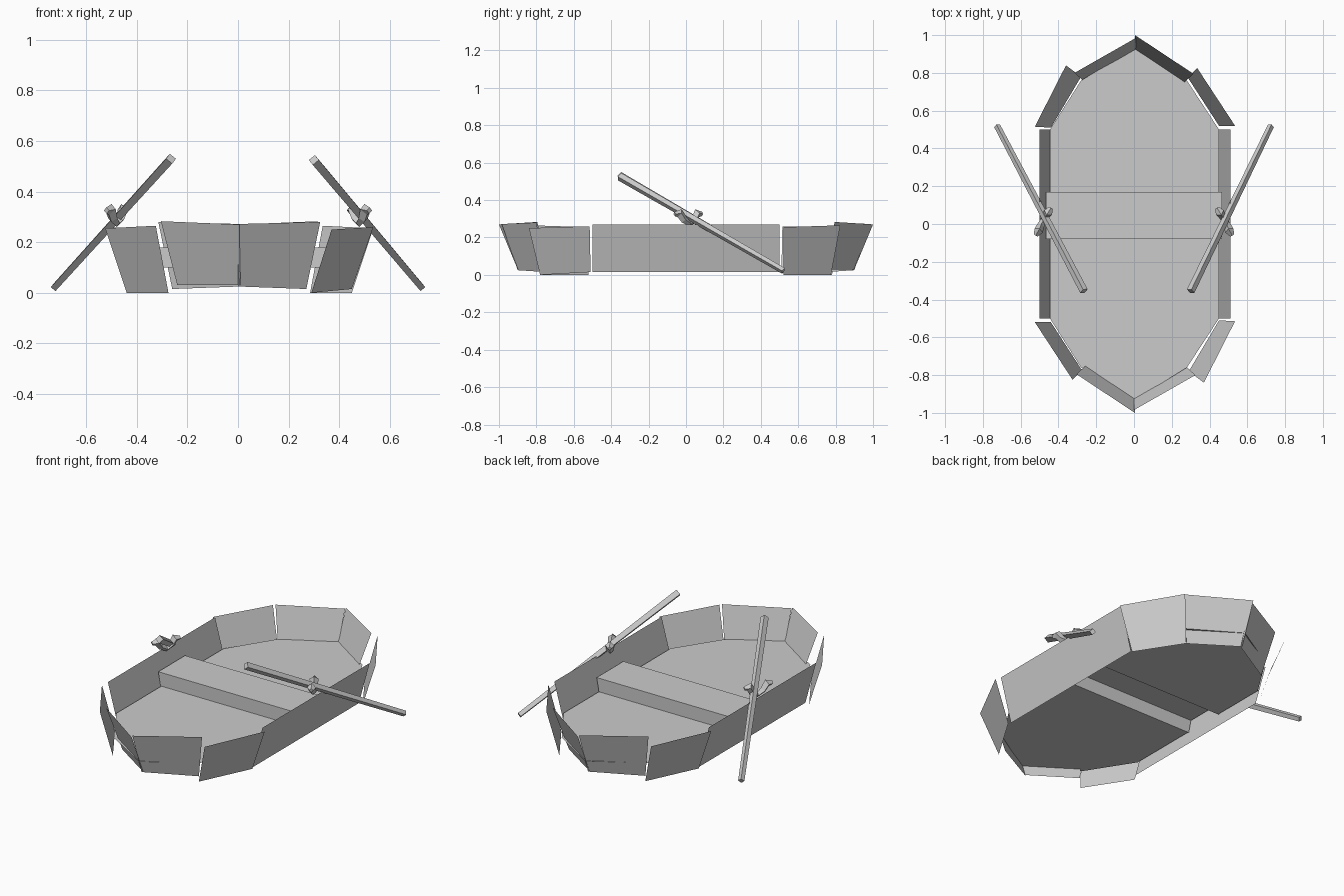
import bpy, bmesh
from mathutils import Vector

if "Cube" in bpy.data.objects:
    bpy.data.objects.remove(bpy.data.objects["Cube"])

FLOOR_Z = 0.1


def make_object(name, verts, faces):
    mesh = bpy.data.meshes.new(name)
    mesh.from_pydata([tuple(v) for v in verts], [], faces)
    mesh.update()
    obj = bpy.data.objects.new(name, mesh)
    bpy.context.collection.objects.link(obj)
    return obj


def bar(name, path, radii):
    """Four-sided bar swept along a path, with one radius per point."""
    path = [Vector(p) for p in path]
    verts, faces = [], []
    for i, p in enumerate(path):
        along = (path[min(i + 1, len(path) - 1)] - path[max(i - 1, 0)]).normalized()
        side = along.cross(Vector((0, 0, 1))).normalized()
        up = side.cross(along)
        verts += [p + d * radii[i] for d in (side, up, -side, -up)]
    for i in range(len(path) - 1):
        a = 4 * i
        faces += [(a + k, a + (k + 1) % 4, a + 4 + (k + 1) % 4, a + 4 + k) for k in range(4)]
    n = len(verts)
    faces += [(3, 2, 1, 0), (n - 4, n - 3, n - 2, n - 1)]
    return make_object(name, verts, faces)


# hull panels: bottom pair then top pair; each is repeated turned half round
panels = {
    "side_panel": [(0.44, -0.5, 0.015), (0.44, 0.5, 0.015),
                   (0.51, 0.5, 0.27), (0.51, -0.5, 0.27)],
    "left_quarter_panel": [(-0.44, -0.52, 0.0), (-0.275, -0.775, 0.0),
                           (-0.325, -0.825, 0.265), (-0.525, -0.52, 0.255)],
    "right_quarter_panel": [(0.29, -0.78, 0.0), (0.45, -0.51, 0.015),
                            (0.535, -0.515, 0.26), (0.37, -0.84, 0.25)],
    "left_bow_panel": [(-0.24, -0.735, 0.03), (0.01, -0.9, 0.03),
                       (0.005, -1.0, 0.27), (-0.305, -0.795, 0.283)],
    "right_bow_panel": [(0.0, -0.9, 0.025), (0.27, -0.75, 0.015),
                        (0.325, -0.8, 0.28), (0.0, -0.985, 0.272)],
}
for name, corners in panels.items():
    make_object("front_" + name, corners, [(0, 1, 2, 3)])
    make_object("back_" + name, [(0.01 - x, -y, z) for x, y, z in corners], [(0, 1, 2, 3)])

# raised floor in two halves, leaving a slot under the seat
outline = [(0.45, 0.5), (0.28, 0.76), (0.005, 0.93), (-0.28, 0.76), (-0.445, 0.5)]
for end, s, y0 in (("front", -1, -0.08), ("back", 1, 0.17)):
    ring = [(x, s * y, FLOOR_Z) for x, y in outline]
    ring = [(0.45, y0, FLOOR_Z)] + ring + [(-0.445, y0, FLOOR_Z)]
    make_object(end + "_floor", ring, [tuple(range(len(ring)))[::s]])

# seat: folded sheet rising from the floor
profile = [(0.45, -0.08, FLOOR_Z), (0.465, -0.08, 0.18),
           (0.465, 0.17, 0.18), (0.45, 0.17, FLOOR_Z)]
seat = [(s * x, y, z) for s in (-1, 1) for x, y, z in profile]
make_object("seat", seat, [(i, i + 4, i + 5, i + 1) for i in range(3)])

# oars and oarlocks on both sides
for side, s in (("left", -1), ("right", 1)):
    inner = (0.3, -0.355, 0.525) if s > 0 else (-0.265, -0.355, 0.53)
    bar(side + "_oar", [inner, (s * 0.725, 0.52, 0.022)], (0.022, 0.017))
    lock = [(0.44, 0.085, 0.325), (0.455, 0.06, 0.33), (0.465, 0.045, 0.295),
            (0.48, 0.02, 0.275), (0.495, -0.01, 0.295), (0.505, -0.035, 0.33),
            (0.52, -0.06, 0.325)]
    bar(side + "_oarlock", [(s * x, y, z) for x, y, z in lock],
        (0.012, 0.024, 0.02, 0.015, 0.02, 0.024, 0.012))
